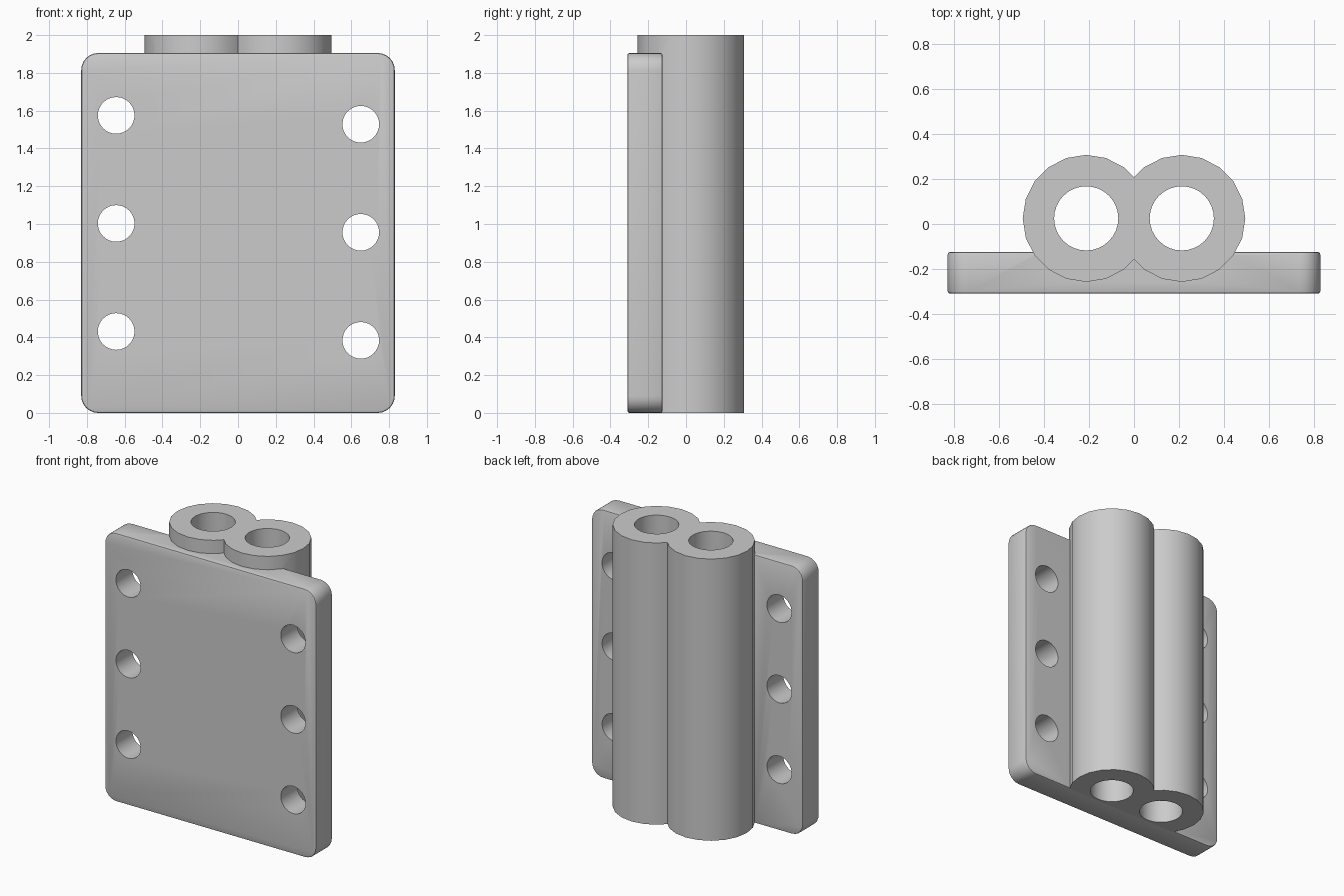
import bpy, bmesh, math
from mathutils import Matrix, Vector

cube = bpy.data.objects.get("Cube")
if cube:
    bpy.data.objects.remove(cube)

grey = bpy.data.materials.new("light grey")
grey.use_nodes = True
colour = (0.6, 0.6, 0.6, 1)
grey.diffuse_color = colour
grey.node_tree.nodes["Principled BSDF"].inputs["Base Color"].default_value = colour


def add_object(name, bm):
    mesh = bpy.data.meshes.new(name)
    bm.to_mesh(mesh)
    bm.free()
    mesh.materials.append(grey)
    obj = bpy.data.objects.new(name, mesh)
    bpy.context.collection.objects.link(obj)
    return obj


def cylinder(name, centre, radius, depth, sides, along_y=False):
    bm = bmesh.new()
    turn = Matrix.Rotation(math.pi / 2 if along_y else 0, 4, "X")
    bmesh.ops.create_cone(bm, cap_ends=True, segments=sides, radius1=radius,
                          radius2=radius, depth=depth,
                          matrix=Matrix.Translation(centre) @ turn)
    return add_object(name, bm)


def combine(target, tool, operation):
    mod = target.modifiers.new(tool.name, "BOOLEAN")
    mod.operation, mod.solver, mod.object = operation, "EXACT", tool
    apply_modifier(target, mod)
    bpy.data.objects.remove(tool)


def apply_modifier(obj, mod):
    bpy.context.view_layer.objects.active = obj
    bpy.ops.object.modifier_apply(modifier=mod.name)


# Mounting plate: rounded rectangle, extruded front to back, edges eased
half_w, height, corner = 0.83, 1.905, 0.09
front, back = -0.31, -0.125
steps = 6
bm = bmesh.new()
outline = []
for quarter, (sx, sz) in enumerate([(1, 1), (-1, 1), (-1, -1), (1, -1)]):
    cx = sx * (half_w - corner)
    cz = height / 2 + sz * (height / 2 - corner)
    for i in range(steps + 1):
        a = (quarter + i / steps) * math.pi / 2
        outline.append(bm.verts.new((cx + corner * math.cos(a), front,
                                     cz + corner * math.sin(a))))
face = bm.faces.new(outline)
new = bmesh.ops.extrude_face_region(bm, geom=[face])["geom"]
bmesh.ops.translate(bm, vec=Vector((0, back - front, 0)),
                    verts=[v for v in new if isinstance(v, bmesh.types.BMVert)])
bmesh.ops.recalc_face_normals(bm, faces=bm.faces)
body = add_object("twin_tube_bracket", bm)
bevel = body.modifiers.new("eased_edges", "BEVEL")
bevel.width, bevel.segments, bevel.angle_limit = 0.01, 2, math.radians(45)
apply_modifier(body, bevel)

# Twin tubes joined to the back of the plate, then bored through
tube_x, tube_y = 0.213, 0.025
for side in (-1, 1):
    combine(body, cylinder("tube", (side * tube_x, tube_y, 1), 0.283, 2, 20), "UNION")
for side in (-1, 1):
    combine(body, cylinder("bore", (side * tube_x, tube_y, 1), 0.143, 3, 32), "DIFFERENCE")

# Screw holes, the left column slightly lower than the right
for x, top in ((-0.645, 1.575), (0.65, 1.528)):
    for row in range(3):
        hole = cylinder("screw_hole", (x, -0.2, top - row * 0.572), 0.097, 0.6, 32, True)
        combine(body, hole, "DIFFERENCE")

# Smooth round walls, crisp edges
bpy.ops.object.select_all(action="DESELECT")
body.select_set(True)
bpy.context.view_layer.objects.active = body
bpy.ops.object.shade_smooth_by_angle(angle=math.radians(30))
